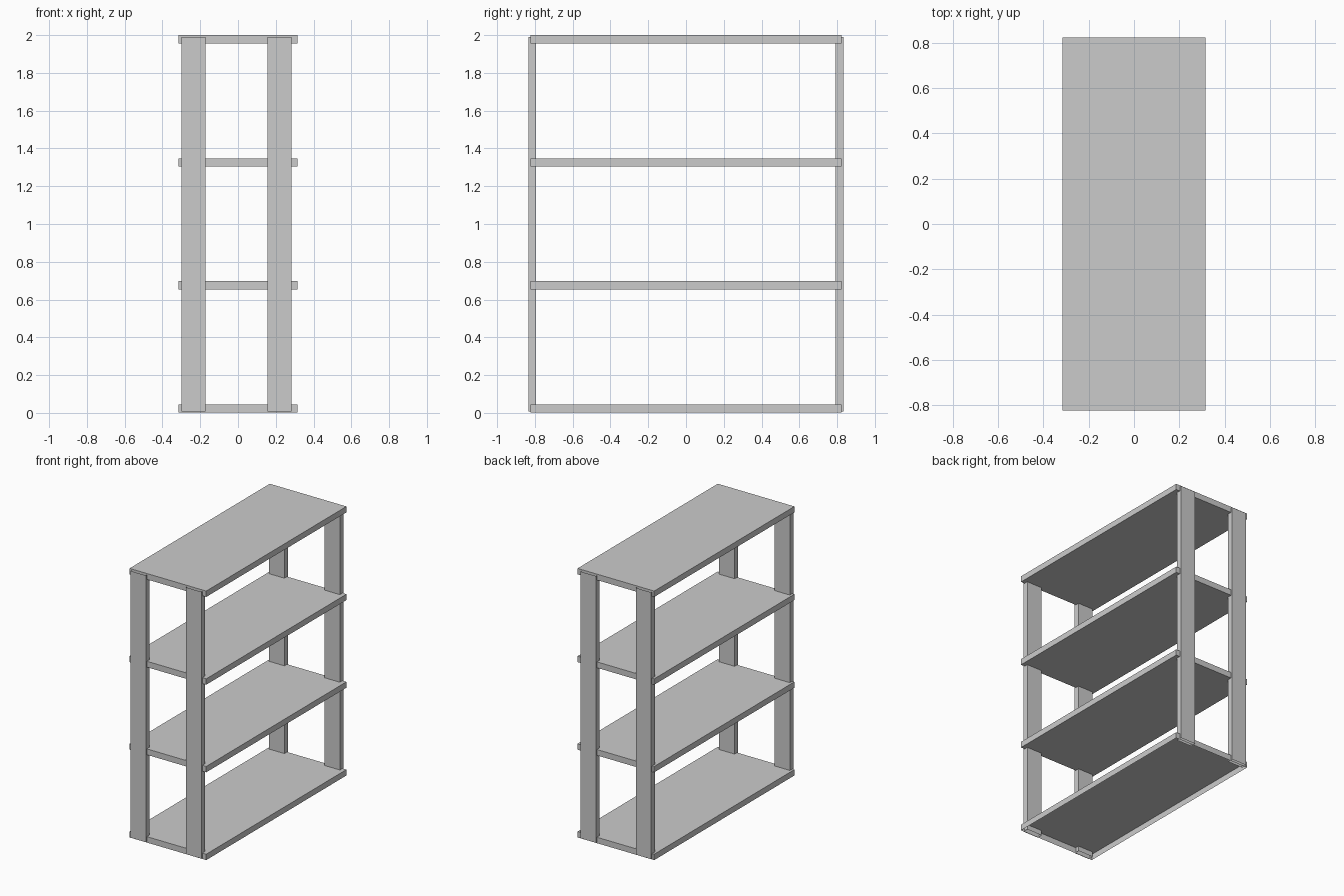
import bpy, bmesh

if "Cube" in bpy.data.objects:
    bpy.data.objects.remove(bpy.data.objects["Cube"])


def box(name, x, y, z, open_bottom=False, open_top=False):
    """Box from (min, max) ranges; optionally without its underside or top."""
    bm = bmesh.new()
    bmesh.ops.create_cube(bm, size=1)
    for v in bm.verts:
        v.co = [r[0] + (c + 0.5) * (r[1] - r[0]) for c, r in zip(v.co, (x, y, z))]
    bm.normal_update()
    gone = [f for f in bm.faces if (open_bottom and f.normal.z < -0.9) or (open_top and f.normal.z > 0.9)]
    if gone:
        bmesh.ops.delete(bm, geom=gone, context='FACES_ONLY')
    mesh = bpy.data.meshes.new(name)
    bm.to_mesh(mesh)
    bm.free()
    obj = bpy.data.objects.new(name, mesh)
    bpy.context.collection.objects.link(obj)
    return obj


# Shelves: solid boards, the lowest one hollow underneath
for i, top in enumerate((0.045, 0.697, 1.348, 2.0)):
    box(f"shelf_{i + 1}", (-0.315, 0.315), (-0.823, 0.823), (top - 0.044, top), open_bottom=(i == 0))

# Flat upright posts at both ends, slightly proud of the shelf ends, open at the ends
for side, x in (("left", (-0.298, -0.173)), ("right", (0.156, 0.283))):
    for end, y in (("front", (-0.835, -0.794)), ("back", (0.792, 0.835))):
        box(f"{end}_{side}_post", x, y, (0.008, 1.99), open_bottom=True, open_top=True)
